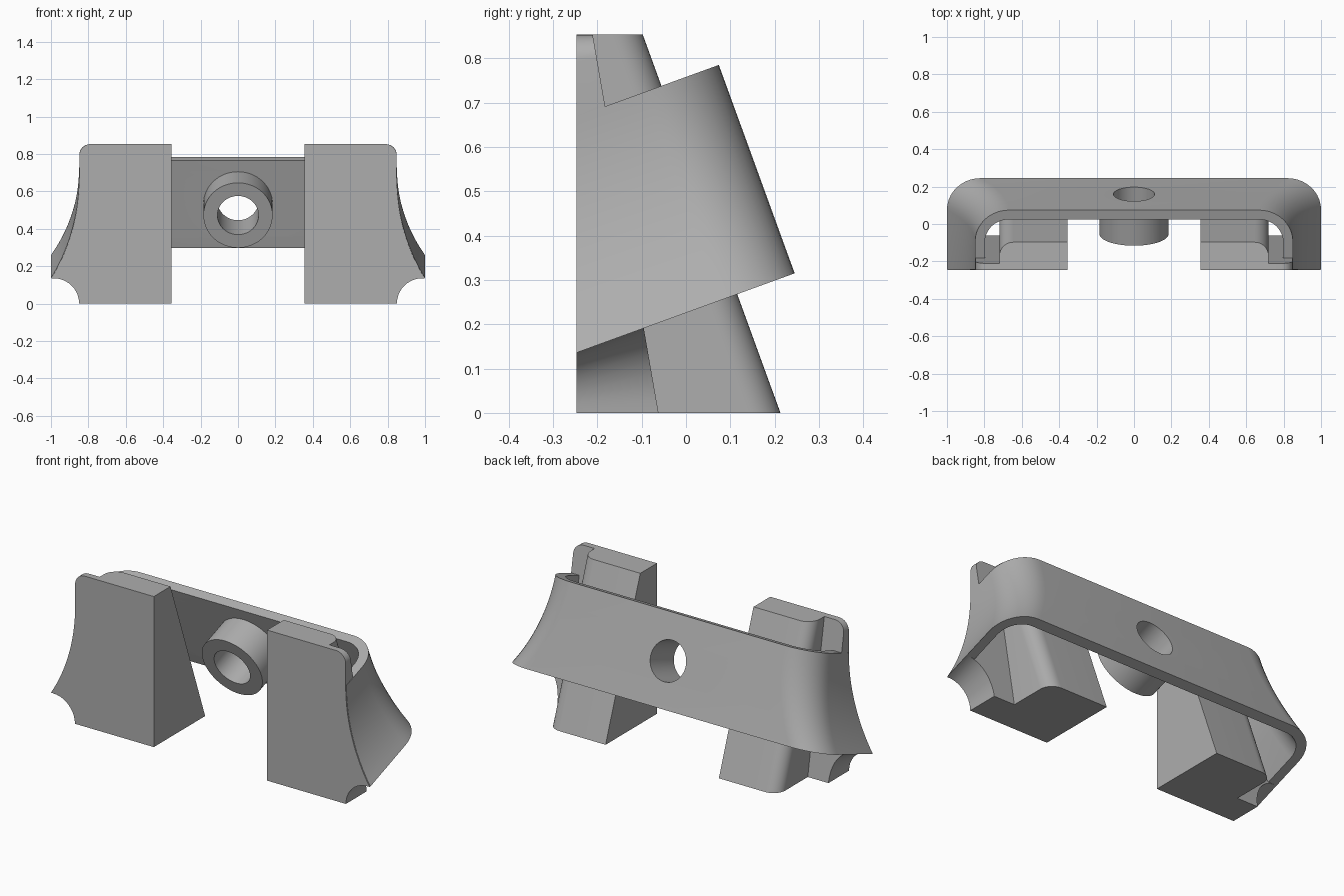
import bpy, bmesh, math
from mathutils import Vector

if "Cube" in bpy.data.objects:
    bpy.data.objects.remove(bpy.data.objects["Cube"])

TILT = math.radians(20)
C, S, T = math.cos(TILT), math.sin(TILT), math.tan(TILT)
FRONT = -0.247                 # flat front plane
S0, S1 = 0.212, 0.712          # band edges along the tilted height
V_BACK, WALL = 0.338, 0.053    # band back plane and thickness

grey = bpy.data.materials.new("mid_grey")
grey.diffuse_color = (0.42, 0.42, 0.42, 1)
grey.use_nodes = True
grey.node_tree.nodes["Principled BSDF"].inputs["Base Color"].default_value = grey.diffuse_color


def tilted(x, v, s):
    """Point from the tilted frame (v backwards, s upwards)."""
    return (x, C * v - S * s, S * v + C * s)


def loft(name, rings):
    """Skin equal closed rings and cap both ends."""
    bm = bmesh.new()
    vs = [[bm.verts.new(p) for p in r] for r in rings]
    n = len(vs[0])
    for a, b in zip(vs, vs[1:]):
        for i in range(n):
            j = (i + 1) % n
            bm.faces.new((a[i], a[j], b[j], b[i]))
    bm.faces.new(vs[0])
    bm.faces.new(vs[-1])
    bmesh.ops.recalc_face_normals(bm, faces=bm.faces)
    me = bpy.data.meshes.new(name)
    bm.to_mesh(me)
    bm.free()
    me.materials.append(grey)
    ob = bpy.data.objects.new(name, me)
    bpy.context.collection.objects.link(ob)
    return ob


def combine(ob, other, op):
    """Apply a boolean and discard the second object."""
    mod = ob.modifiers.new("cut", 'BOOLEAN')
    mod.operation, mod.object, mod.solver = op, other, 'EXACT'
    bpy.context.view_layer.objects.active = ob
    bpy.ops.object.modifier_apply(modifier=mod.name)
    bpy.data.objects.remove(other)


def smooth(ob):
    bpy.ops.object.select_all(action='DESELECT')
    ob.select_set(True)
    bpy.context.view_layer.objects.active = ob
    bpy.ops.object.shade_smooth_by_angle(angle=math.radians(25))


def arc(cx, cy, r, a0, a1, n=10):
    return [(cx + r * math.cos(math.radians(a0 + (a1 - a0) * i / n)),
             cy + r * math.sin(math.radians(a0 + (a1 - a0) * i / n))) for i in range(n + 1)]


def half_width(s):
    """Concave flare: 1.0 at the lower edge, 0.85 at the upper edge."""
    R = 0.908
    return 0.85 + R - math.sqrt(R * R - (S1 - s) ** 2)


# Band: U-shaped wall flared along its height
def band_ring(s):
    w, r = half_width(s), 0.18
    v_end = (FRONT + 0.004 + S * s) / C
    right = []
    for off, rad in ((0, r), (WALL, r - WALL)):
        side = [(w - off, v_end)] + arc(w - r, V_BACK - r, rad, 0, 90)
        right.append(side)
    outer, inner = right
    loop = outer + [(-x, v) for x, v in reversed(outer)]
    loop += [(-x, v) for x, v in inner] + list(reversed(inner))
    return [tilted(x, v, s) for x, v in loop]


N = 20
band = loft("band", [band_ring(S0 + (S1 - S0) * i / N) for i in range(N + 1)])


# Central sleeve with a bore through the band
def cylinder(name, r, v0, v1):
    sm = (S0 + S1) / 2
    return loft(name, [[tilted(x, v, sm + y) for x, y in arc(0, 0, r, 0, 360, 64)[:-1]]
                       for v in (v0, v1)])


combine(band, cylinder("sleeve", 0.185, 0.112, V_BACK - 0.02), 'UNION')
combine(band, cylinder("bore", 0.11, 0.0, 0.5), 'DIFFERENCE')
band.name = "band_with_sleeve"
smooth(band)

# Front plate: flared outline, back face sloping 10 degrees
tip_z = (S0 + S * FRONT) / C
top_z = (S1 + S * FRONT) / C
H = 0.853
outline = [(x, z, T * z / tip_z) for x, z in arc(0.985, 0, tip_z, 180, 90)]
for i in range(N + 1):
    s = S0 + (S1 - S0) * i / N
    outline.append((half_width(s) - 0.002, (s + S * FRONT) / C, T))
outline += [(x, z, T * (H - z) / (H - top_z)) for x, z in arc(0.788, H - 0.06, 0.06, 0, 90)]
outline += [(0.355, H, 0), (0.355, 0, 0)]


def plate_back(x, z, t):
    d = (0.185 - 0.174 * z) / (1 + 0.174 * t)
    return (x, FRONT + d, z + t * d)


plate = loft("front_plate", [[(x, FRONT, z) for x, z, t in outline],
                             [plate_back(*p) for p in outline]])


# Support block: sloping back with a rounded outer corner
def block_ring(z):
    yb, r = 0.213 - T * z, 0.075
    loop = [(0.355, -0.23), (0.72, -0.23)] + arc(0.72 - r, yb - r, r, 0, 90) + [(0.355, yb)]
    return [(x, y, z) for x, y in loop]


block = loft("block", [block_ring(0), block_ring(H)])
combine(plate, block, 'UNION')
plate.name = "right_mount"
smooth(plate)

# Mirrored mount on the other side
left = plate.copy()
left.data = plate.data.copy()
left.name = "left_mount"
for v in left.data.vertices:
    v.co.x = -v.co.x
left.data.flip_normals()
bpy.context.collection.objects.link(left)
